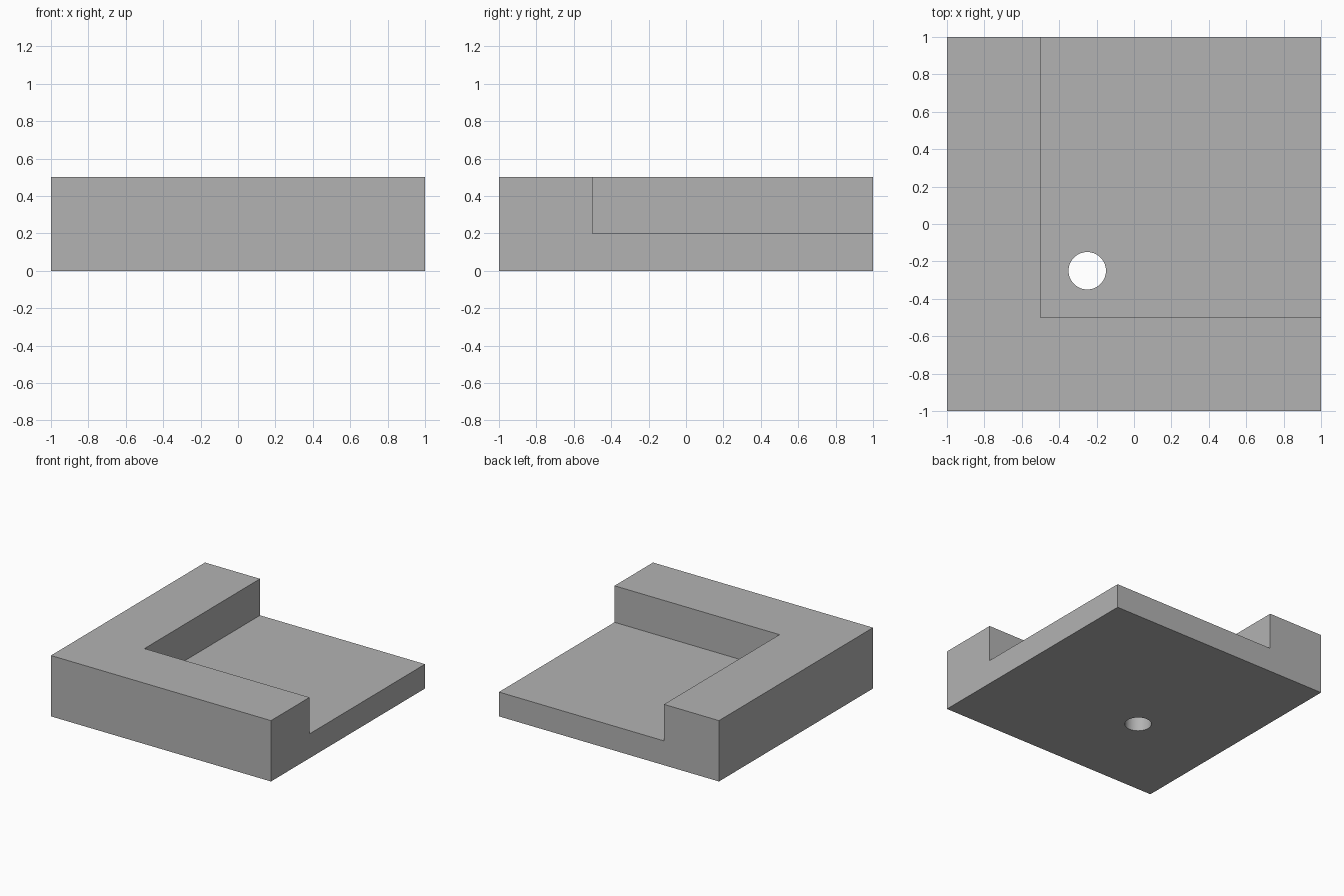
import bpy
from mathutils import Vector

default = bpy.data.objects.get("Cube")
if default:
    bpy.data.objects.remove(default, do_unlink=True)

SIZE, HEIGHT = 2.0, 0.5
WALL, FLOOR = 0.5, 0.2
HOLE_RADIUS, HOLE_POS = 0.1, -0.25
MARGIN = 0.2  # cutters overshoot the block by this much


def box(name, low, high):
    low, high = Vector(low), Vector(high)
    bpy.ops.mesh.primitive_cube_add(size=1, location=(low + high) / 2)
    obj = bpy.context.object
    obj.name = name
    obj.scale = high - low
    bpy.ops.object.transform_apply(location=True, rotation=False, scale=True)
    return obj


def cut(target, cutter):
    cutter.hide_render = True
    mod = target.modifiers.new(cutter.name, "BOOLEAN")
    mod.operation = "DIFFERENCE"
    mod.solver = "EXACT"
    mod.object = cutter
    bpy.ops.object.select_all(action="DESELECT")
    bpy.context.view_layer.objects.active = target
    target.select_set(True)
    bpy.ops.object.modifier_apply(modifier=mod.name)
    bpy.data.objects.remove(cutter, do_unlink=True)


# Solid block
half = SIZE / 2
block = box("corner_block", (-half, -half, 0), (half, half, HEIGHT))

# Corner pocket, leaving an L-shaped wall at the front and right
inner = WALL - half
outer = half + MARGIN
cut(block, box("pocket_cutter", (inner, inner, FLOOR), (outer, outer, HEIGHT + MARGIN)))

# Round hole through the floor
bpy.ops.mesh.primitive_cylinder_add(
    vertices=64, radius=HOLE_RADIUS, depth=FLOOR + MARGIN,
    location=(HOLE_POS, HOLE_POS, FLOOR / 2))
hole = bpy.context.object
hole.name = "hole_cutter"
cut(block, hole)

# Plain grey material
grey = bpy.data.materials.new("grey")
grey.use_nodes = True
colour = (0.45, 0.45, 0.45, 1)
grey.diffuse_color = colour
grey.node_tree.nodes["Principled BSDF"].inputs["Base Color"].default_value = colour
block.data.materials.clear()
block.data.materials.append(grey)
for face in block.data.polygons:
    face.material_index = 0

# Smooth hole wall, sharp block edges
bpy.ops.object.shade_smooth_by_angle()
